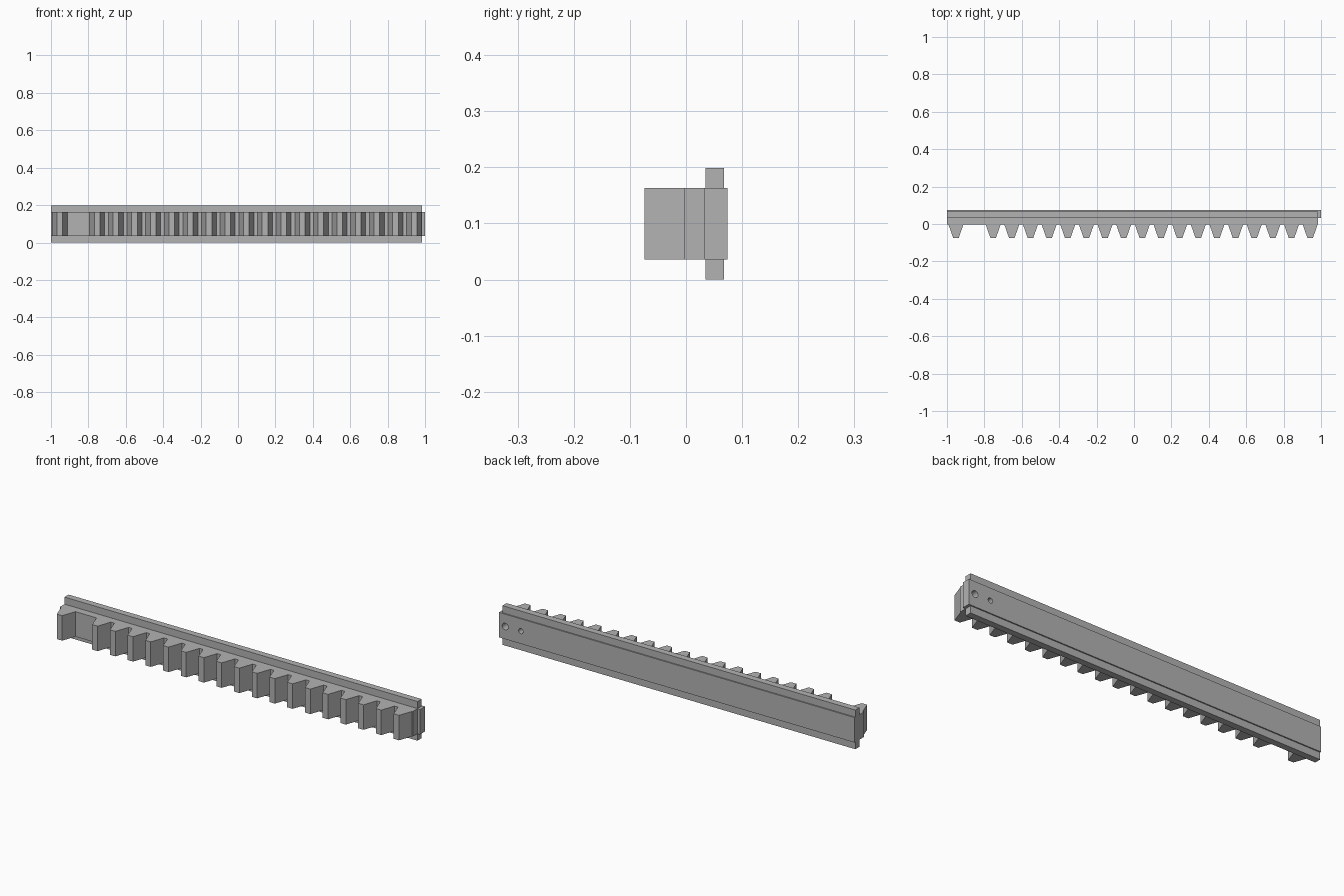
import bpy
import bmesh
from math import radians
from mathutils import Matrix

if "Cube" in bpy.data.objects:
    bpy.data.objects.remove(bpy.data.objects["Cube"])

grey = bpy.data.materials.new("light grey")
grey.use_nodes = True
grey.diffuse_color = (0.45, 0.45, 0.45, 1)
grey.node_tree.nodes["Principled BSDF"].inputs["Base Color"].default_value = grey.diffuse_color

BACK, ROOT, TIP = 0.074, -0.003, -0.074
LOW, HIGH, TOP = 0.036, 0.163, 0.199
END, TONGUE = 0.985, 0.033


def add_object(name, bm):
    bmesh.ops.recalc_face_normals(bm, faces=bm.faces)
    mesh = bpy.data.meshes.new(name)
    bm.to_mesh(mesh)
    bm.free()
    mesh.materials.append(grey)
    obj = bpy.data.objects.new(name, mesh)
    bpy.context.collection.objects.link(obj)
    return obj


def prism(name, outline, z0, z1):
    """Extrude a plan outline from z0 up to z1."""
    bm = bmesh.new()
    face = bm.faces.new([bm.verts.new((x, y, z0)) for x, y in outline])
    new = bmesh.ops.extrude_face_region(bm, geom=[face])["geom"]
    bmesh.ops.translate(bm, vec=(0, 0, z1 - z0),
                        verts=[v for v in new if isinstance(v, bmesh.types.BMVert)])
    return add_object(name, bm)


# Toothed bar: one tooth at the end, a gap, then an even row
centres = [-0.952] + [-0.753 + 0.0997 * i for i in range(18)]
outline = [(-1, BACK), (-1, ROOT)]
for c in centres:
    outline += [(c - 0.04, ROOT), (c - 0.015, TIP), (c + 0.015, TIP), (c + 0.04, ROOT)]
# Tongue that steps out past the far end
outline += [(END, ROOT), (END, TONGUE), (1, TONGUE), (1, BACK)]
rack = prism("toothed_bar", outline, LOW, HIGH)

# Guide rails above and below the bar
for name, z0, z1 in (("upper_rail", HIGH, TOP), ("lower_rail", 0, LOW)):
    prism(name, [(-1, 0.035), (END, 0.035), (END, 0.068), (-1, 0.068)], z0, z1)

# Two blind holes in the back
for name, x, radius in (("large_hole_cutter", 0.965, 0.017), ("small_hole_cutter", 0.877, 0.013)):
    bm = bmesh.new()
    place = Matrix.Translation((x, BACK, 0.1)) @ Matrix.Rotation(radians(90), 4, "X")
    bmesh.ops.create_cone(bm, cap_ends=True, segments=24, radius1=radius,
                          radius2=radius, depth=0.08, matrix=place)
    cutter = add_object(name, bm)
    cutter.hide_render = True
    cutter.hide_viewport = True
    cutter.display_type = "WIRE"
    cut = rack.modifiers.new(name, "BOOLEAN")
    cut.operation = "DIFFERENCE"
    cut.solver = "EXACT"
    cut.object = cutter
